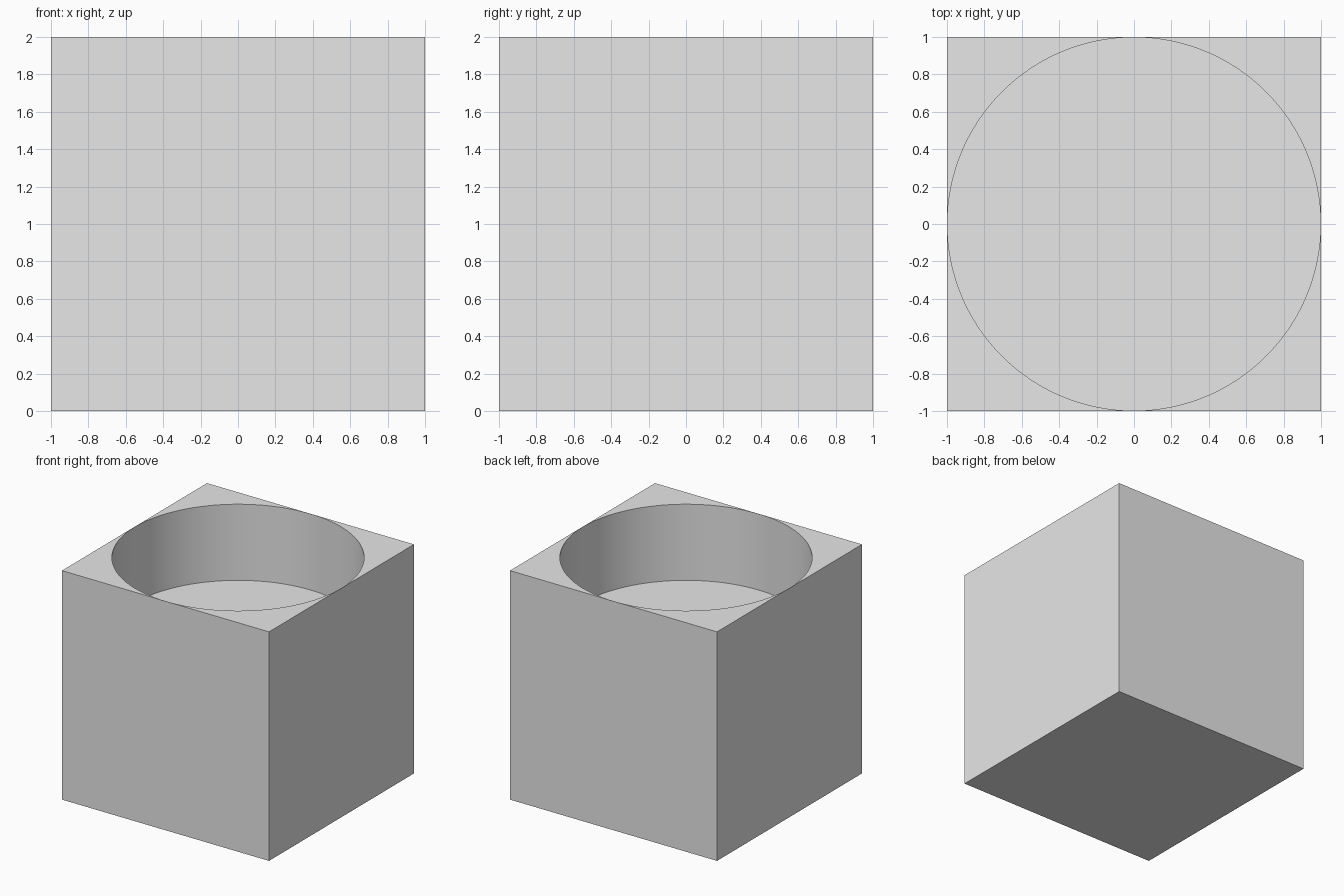
import bpy
import math

default = bpy.data.objects.get("Cube")
if default:
    bpy.data.objects.remove(default, do_unlink=True)

SIZE = 2.0
RADIUS = 0.998
DEPTH = 0.665

# Plain grey for the whole block
grey = bpy.data.materials.new("light_grey")
grey.use_nodes = True
colour = (0.8, 0.8, 0.8, 1.0)
grey.diffuse_color = colour
grey.node_tree.nodes["Principled BSDF"].inputs["Base Color"].default_value = colour

# Solid block
bpy.ops.mesh.primitive_cube_add(size=SIZE, location=(0, 0, SIZE / 2))
block = bpy.context.object
block.name = "block_with_round_pocket"
block.data.materials.append(grey)

# Cutter for the round pocket in the top
bpy.ops.mesh.primitive_cylinder_add(vertices=128, radius=RADIUS, depth=2 * DEPTH,
                                    location=(0, 0, SIZE))
cutter = bpy.context.object
cutter.name = "pocket_cutter"
cutter.data.materials.append(grey)
cutter.hide_render = True

# Cut the pocket, then drop the cutter
pocket = block.modifiers.new("pocket", 'BOOLEAN')
pocket.operation = 'DIFFERENCE'
pocket.solver = 'EXACT'
pocket.object = cutter
bpy.ops.object.select_all(action='DESELECT')
block.select_set(True)
bpy.context.view_layer.objects.active = block
bpy.ops.object.modifier_apply(modifier=pocket.name)
bpy.data.objects.remove(cutter, do_unlink=True)

# Smooth pocket wall, crisp edges everywhere else
bpy.ops.object.shade_smooth_by_angle(angle=math.radians(30))
